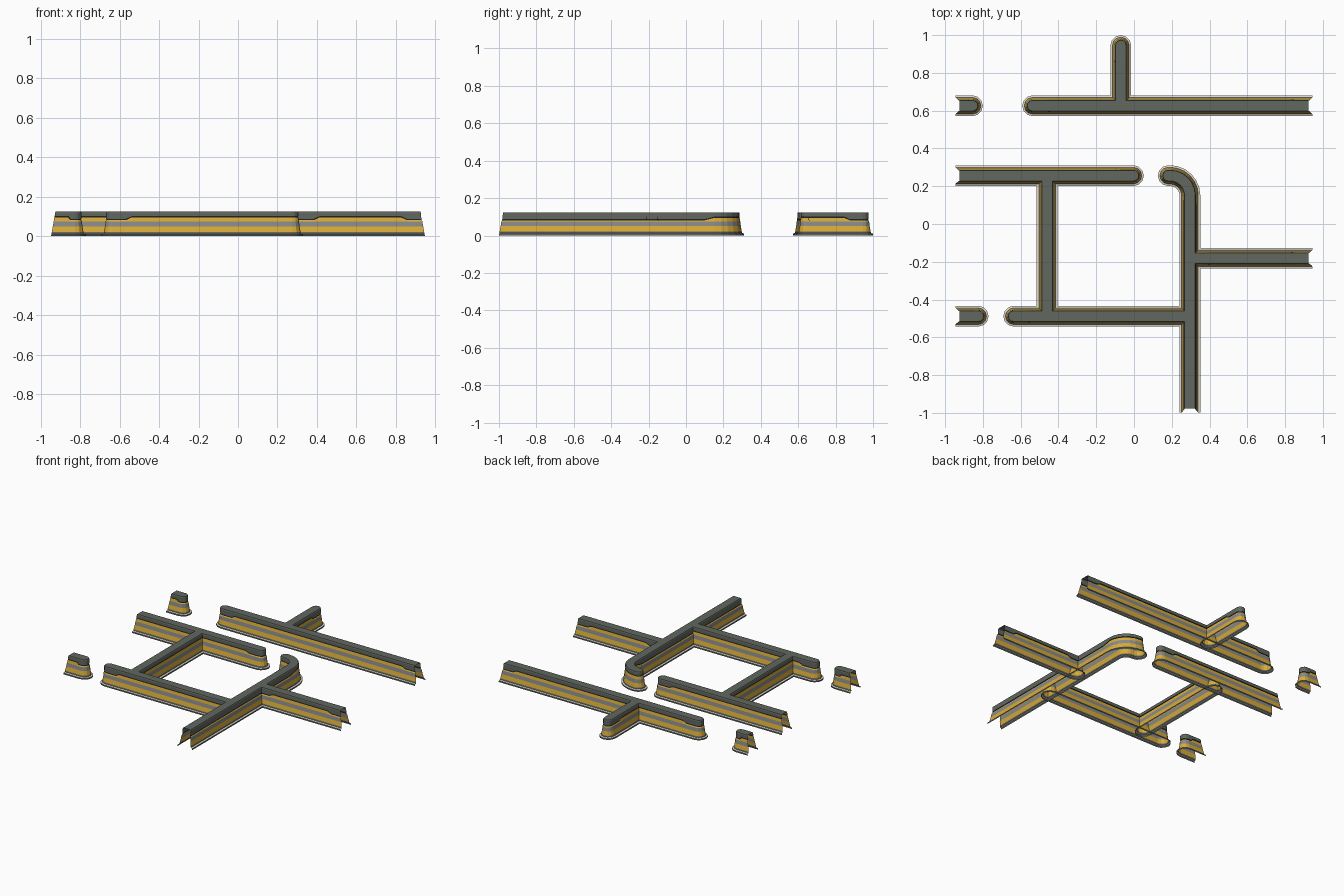
import bpy, bmesh, math
from mathutils import Vector

cube = bpy.data.objects.get("Cube")
if cube:
    bpy.data.objects.remove(cube, do_unlink=True)


def material(name, rgb):
    m = bpy.data.materials.new(name)
    m.use_nodes = True
    color = (*rgb, 1)
    m.diffuse_color = color
    m.node_tree.nodes["Principled BSDF"].inputs["Base Color"].default_value = color
    return m


MATS = [material("dark_grey", (0.12, 0.135, 0.115)),
        material("yellow", (0.7, 0.41, 0.04)),
        material("mid_grey", (0.25, 0.26, 0.26)),
        material("pale_rim", (0.72, 0.7, 0.62)),
        material("black", (0.012, 0.012, 0.012))]
DARK, YELLOW, GREY, PALE, BLACK = range(5)

# Half section of a wall, bottom to top: half width, height, colour of the band above
PROFILE = [(0.055, 0.0, DARK), (0.055, 0.01, PALE), (0.044, 0.013, DARK),
           (0.042, 0.022, YELLOW), (0.037, 0.05, GREY), (0.034, 0.075, YELLOW),
           (0.031, 0.094, BLACK), (0.028, 0.101, DARK),
           (0.031, 0.101, DARK), (0.031, 0.119, DARK), (0.028, 0.124, DARK)]
TOP = 0.124
CAP_LEVELS = (6, 7, 8)   # groove and lower edge of the cap, which dip near some ends
DIP = 0.013
FLARE = 0.022            # how far an open end leans out at its foot
ROUND_STEPS = 6


def stations(a, b, dip_start, dip_end):
    """Points along a straight wall, with the dip of the cap edge at each."""
    a, b = Vector(a), Vector(b)
    length = (b - a).length
    near = min(0.07, length / 4)
    far = near * 1.4
    s, e = DIP * dip_start, DIP * dip_end
    steps = [(0, s), (near, s), (far, 0),
             (length - far, 0), (length - near, e), (length, e)]
    return [(a.lerp(b, d / length), dip) for d, dip in steps]


def wall(name, path, open_start=False):
    """Hollow wall swept along the path; its ends are round unless left open."""
    pts = [p for p, _ in path]
    n = len(pts)
    tangents = [(pts[min(i + 1, n - 1)] - pts[max(i - 1, 0)]).normalized()
                for i in range(n)]
    outline = []         # centre, outward direction, dip, lean direction

    def add_side(order, sign):
        for i in order:
            t = tangents[i]
            lean = -t if open_start and i == 0 else Vector((0, 0))
            outline.append((pts[i], Vector((t.y, -t.x)) * sign, path[i][1], lean))

    def add_round(i, sign):
        t = tangents[i] * sign
        right = Vector((t.y, -t.x))
        for k in range(1, ROUND_STEPS):
            a = math.pi * k / ROUND_STEPS
            outline.append((pts[i], right * math.cos(a) + t * math.sin(a),
                            path[i][1], Vector((0, 0))))

    add_side(range(n), 1)
    add_round(n - 1, 1)
    add_side(reversed(range(n)), -1)
    if not open_start:
        add_round(0, -1)

    bm = bmesh.new()
    rings = []
    for level, (r, z, _) in enumerate(PROFILE):
        ring = []
        for centre, out, dip, lean in outline:
            p = centre + out * r + lean * FLARE * (1 - z / TOP)
            ring.append(bm.verts.new((p.x, p.y, z - (dip if level in CAP_LEVELS else 0))))
        rings.append(ring)
    count = len(outline)
    for level in range(len(PROFILE) - 1):
        lo, hi = rings[level], rings[level + 1]
        for i in range(count - 1 if open_start else count):
            j = (i + 1) % count
            f = bm.faces.new((lo[i], lo[j], hi[j], hi[i]))
            f.material_index = PROFILE[level][2]
    bm.faces.new(rings[-1]).material_index = DARK

    mesh = bpy.data.meshes.new(name)
    bm.to_mesh(mesh)
    bm.free()
    for m in MATS:
        mesh.materials.append(m)
    obj = bpy.data.objects.new(name, mesh)
    bpy.context.collection.objects.link(obj)


# Straight walls: name, start, end, open start, cap dip at start and end
X = 0.925
for name, a, b, is_open, dip_start, dip_end in [
        ("back_left_stub", (-X, 0.626), (-0.855, 0.626), True, 0, 1),
        ("back_wall", (X, 0.626), (-0.537, 0.626), True, 1, 1),
        ("back_branch", (-0.07, 0.645), (-0.07, 0.945), False, 0, 1),
        ("middle_wall", (-X, 0.256), (-0.003, 0.256), True, 0, 1),
        ("cross_wall", (-0.46, 0.225), (-0.46, -0.455), False, 0, 0),
        ("front_wall", (-0.637, -0.488), (0.275, -0.488), False, 1, 0),
        ("side_branch", (X, -0.181), (0.315, -0.181), True, 1, 1),
        ("front_left_stub", (-X, -0.488), (-0.825, -0.488), True, 0, 1)]:
    wall(name, stations(a, b, dip_start, dip_end), is_open)

# Long wall that bends round a corner at its back end
R = 0.105
corner = Vector((0.191, 0.151))
bend = [corner + Vector((math.cos(a), math.sin(a))) * R
        for a in (math.pi / 2 * k / 6 for k in range(7))]
long_path = [(Vector((0.296, -0.978)), DIP), (Vector((0.296, 0.1)), DIP)]
long_path += [(p, 0) for p in bend] + [(Vector((0.181, 0.256)), 0)]
wall("long_bent_wall", long_path, True)
